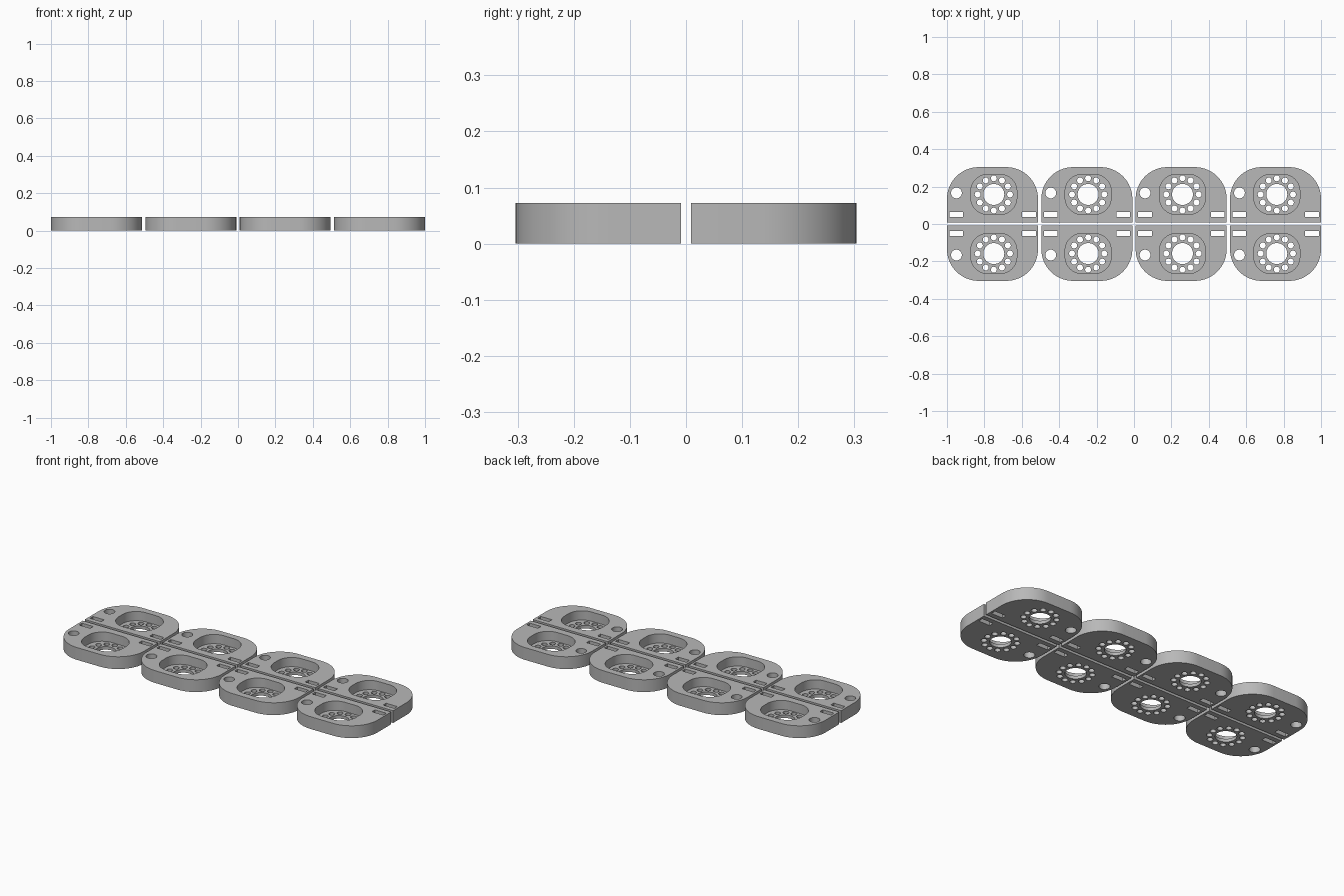
import bpy
import bmesh
from math import cos, sin, pi, radians
from mathutils import Matrix, Vector

HEIGHT, FLOOR = 0.072, 0.018
WIDTH, DEPTH, GAP = 0.487, 0.295, 0.009
PITCH = (2 - WIDTH) / 3

if "Cube" in bpy.data.objects:
    bpy.data.objects.remove(bpy.data.objects["Cube"])

grey = bpy.data.materials.new("plain grey")
grey.use_nodes = True
colour = (0.48, 0.48, 0.48, 1)
grey.diffuse_color = colour
grey.node_tree.nodes["Principled BSDF"].inputs["Base Color"].default_value = colour


def circle(x, y, r, n):
    return [(x + r * cos(2 * pi * i / n), y + r * sin(2 * pi * i / n)) for i in range(n)]


def rounded(x, y, w, d, radii, n=16):
    """Rectangle outline; radii run from the +x +y corner counterclockwise."""
    points = []
    for k, r in enumerate(radii):
        sx, sy = ((1, 1), (-1, 1), (-1, -1), (1, -1))[k]
        cx, cy = x + sx * (w / 2 - r), y + sy * (d / 2 - r)
        steps = n if r else 0
        for i in range(steps + 1):
            a = pi / 2 * (k + i / max(steps, 1))
            points.append((cx + r * cos(a), cy + r * sin(a)))
    return points


def prism_object(name, outlines, z0, z1):
    bm = bmesh.new()
    for outline in outlines:
        face = bm.faces.new([bm.verts.new((x, y, z0)) for x, y in outline])
        top = bmesh.ops.extrude_face_region(bm, geom=[face])["geom"]
        verts = [g for g in top if isinstance(g, bmesh.types.BMVert)]
        bmesh.ops.translate(bm, verts=verts, vec=Vector((0, 0, z1 - z0)))
    bmesh.ops.recalc_face_normals(bm, faces=bm.faces)
    mesh = bpy.data.meshes.new(name)
    bm.to_mesh(mesh)
    bm.free()
    obj = bpy.data.objects.new(name, mesh)
    bpy.context.collection.objects.link(obj)
    return obj


# Plate body with large outer corners and a square inner edge
plate = prism_object("plate_pattern", [
    rounded(0, GAP + DEPTH / 2, WIDTH, DEPTH, (0.17, 0.17, 0, 0))], 0, HEIGHT)
plate.data.materials.append(grey)

# Rounded pocket, open at the top
px, py = 0.007, 0.158
pocket = prism_object("pocket_cutter", [
    rounded(px, py, 0.246, 0.214, (0.09,) * 4)], FLOOR, HEIGHT + 0.05)

# Through holes: centre bore, ring of small holes, side hole, strap slots
holes = [circle(px, py, 0.056, 48), circle(-0.193, 0.166, 0.029, 32)]
holes += [circle(x, y, 0.016, 20) for x, y in circle(px, py, 0.0865, 12)]
holes += [rounded(x, 0.051, 0.073, 0.028, (0,) * 4) for x in (-0.193, 0.195)]
drills = prism_object("hole_cutter", holes, -0.05, HEIGHT + 0.05)

for cutter in (pocket, drills):
    cutter.hide_render = True
    mod = plate.modifiers.new(cutter.name, "BOOLEAN")
    mod.operation = "DIFFERENCE"
    mod.solver = "EXACT"
    mod.object = cutter

# Bake the cut plate, then remove the helpers
graph = bpy.context.evaluated_depsgraph_get()
back_mesh = bpy.data.meshes.new_from_object(plate.evaluated_get(graph))
for helper in (plate, pocket, drills):
    bpy.data.objects.remove(helper)
back_mesh.materials.clear()
back_mesh.materials.append(grey)
back_mesh.shade_smooth()
back_mesh.set_sharp_from_angle(angle=radians(30))

# Front row mirrors the back row
front_mesh = back_mesh.copy()
front_mesh.transform(Matrix.Scale(-1, 4, (0, 1, 0)))
front_mesh.flip_normals()

for row, mesh in (("back", back_mesh), ("front", front_mesh)):
    mesh.name = row + "_plate"
    for i in range(4):
        obj = bpy.data.objects.new(f"{row}_plate_{i + 1}", mesh)
        obj.location.x = (i - 1.5) * PITCH
        bpy.context.collection.objects.link(obj)
